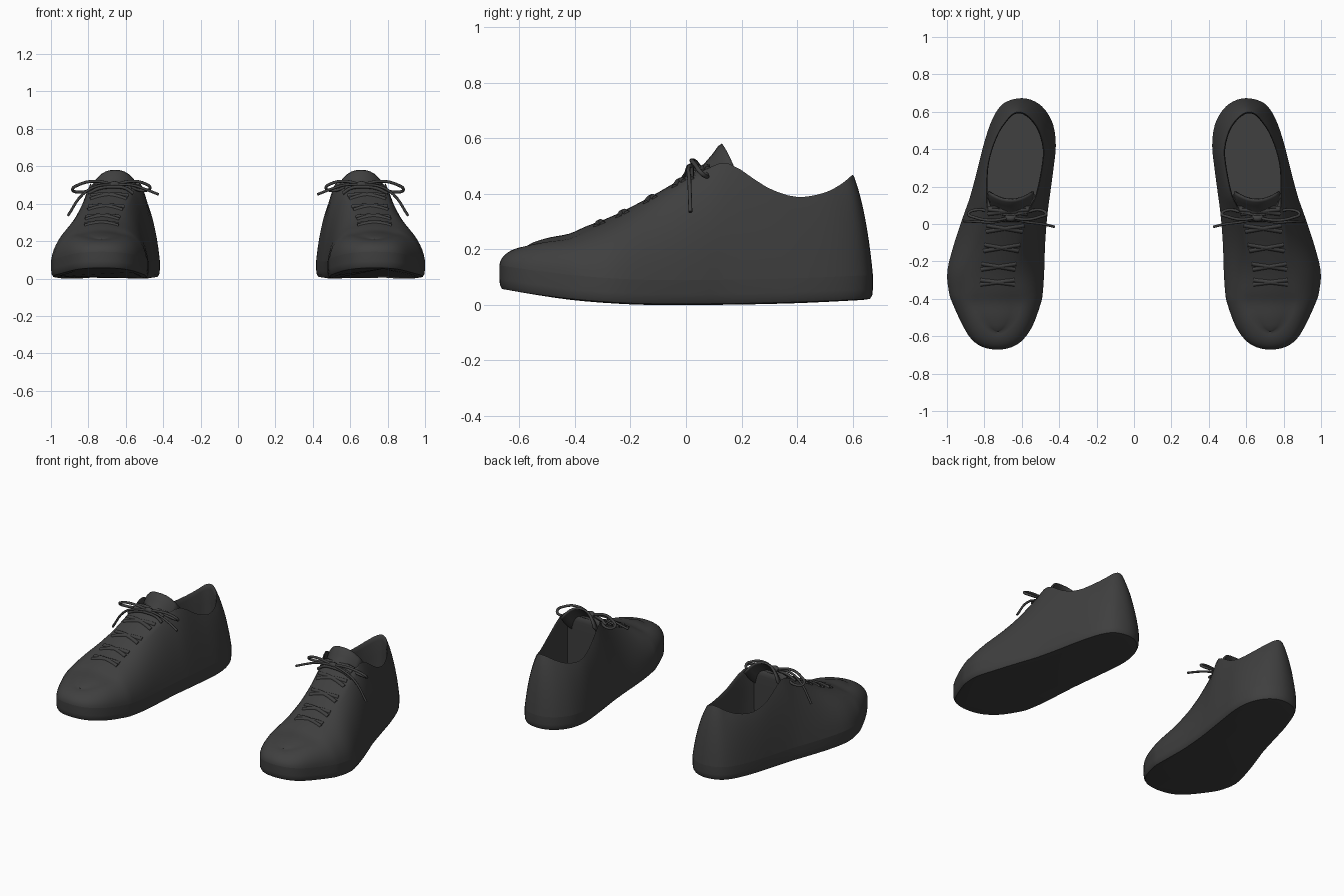
import bpy, bmesh, math
from mathutils import Vector

if "Cube" in bpy.data.objects:
    bpy.data.objects.remove(bpy.data.objects["Cube"])

mat = bpy.data.materials.new("charcoal")
mat.diffuse_color = (0.05, 0.05, 0.05, 1)
mat.use_nodes = True
mat.node_tree.nodes["Principled BSDF"].inputs["Base Color"].default_value = mat.diffuse_color

# stations toe to heel: base y, inner x, outer x, top inner x, top outer x, top y, top z, roundness
ROWS = [
    (-.672, .73, .73, .73, .73, -.575, .21, .9),
    (-.657, .65, .81, .70, .76, -.565, .213, .9),
    (-.615, .59, .87, .67, .79, -.54, .22, .92),
    (-.54, .54, .917, .635, .825, -.49, .229, .95),
    (-.42, .497, .972, .62, .845, -.42, .24, .95),
    (-.36, .487, .99, .63, .83, -.36, .268, .85),
    (-.25, .48, .998, .63, .825, -.25, .312, .75),
    (-.10, .475, .96, .60, .805, -.1, .39, .55),
    (.05, .463, .91, .565, .79, .05, .475, .45),
    (.15, .45, .875, .52, .79, .15, .505, .4),
    (.30, .43, .835, .49, .787, .29, .42, .4),
    (.42, .418, .805, .48, .763, .40, .385, .4),
    (.53, .432, .77, .505, .722, .50, .40, .4),
    (.61, .475, .73, .543, .68, .56, .43, .4),
    (.655, .53, .68, .58, .65, .592, .455, .4),
    (.673, .60, .60, .615, .615, .604, .465, .4),
]
SUB = 3
OPEN = 9 * SUB          # station where the foot opening begins


def swap(r):
    return (r[0], r[2], r[1], r[4], r[3]) + r[5:]


def spline(p0, p1, p2, p3, t):
    return [0.5 * (2 * b + (c - a) * t + (2 * a - 5 * b + 4 * c - d) * t * t
                   + (3 * b - a - 3 * c + d) * t ** 3) for a, b, c, d in zip(p0, p1, p2, p3)]


padded = [swap(ROWS[1])] + ROWS + [swap(ROWS[-2])]
ST = [spline(*padded[i:i + 4], k / SUB) for i in range(len(ROWS) - 1) for k in range(SUB)]
ST.append(list(ROWS[-1]))
LAST = len(ST) - 1
RING = [(i, 1) for i in range(LAST + 1)] + [(i, 0) for i in range(LAST - 1, 0, -1)]


def ground(y):
    if y < -.1:
        return .053 * ((-y - .1) / .57) ** 1.8
    return .018 * (max(y, 0) / .67) ** 2


def base(i, side, shrink=0.0):
    s = ST[i]
    x, y = s[1 + side], s[0]
    cx, cy = .7 - .1 * (y + .4), max(-.4, min(.4, y))
    d = Vector((x - cx, y - cy))
    if d.length > 0:
        d *= (d.length - shrink) / d.length
    return cx + d.x, cy + d.y


def finish(ob, angle=40):
    if not ob.data.materials:
        ob.data.materials.append(mat)
    bpy.ops.object.select_all(action='DESELECT')
    ob.select_set(True)
    bpy.context.view_layer.objects.active = ob
    if ob.type == 'CURVE':
        bpy.ops.object.convert(target='MESH')
        ob = bpy.context.object
    bpy.ops.object.shade_smooth_by_angle(angle=math.radians(angle))
    ob.modifiers.new("other_shoe", 'MIRROR').use_mirror_merge = False
    return ob


def build(name, bm, angle=40):
    bmesh.ops.remove_doubles(bm, verts=bm.verts[:], dist=.0005)
    bmesh.ops.recalc_face_normals(bm, faces=bm.faces[:])
    me = bpy.data.meshes.new(name)
    bm.to_mesh(me)
    bm.free()
    ob = bpy.data.objects.new(name, me)
    bpy.context.collection.objects.link(ob)
    return finish(ob, angle)


def grid(bm, rows, closed=True):
    vs = [[bm.verts.new(p) for p in r] for r in rows]
    for a, b in zip(vs, vs[1:]):
        n = len(a)
        for j in range(n if closed else n - 1):
            k = (j + 1) % n
            bm.faces.new((a[j], a[k], b[k], b[j]))
    return vs


# sole: softened bottom edge and upright side wall
bm = bmesh.new()
prof = [(.035, 0), (.01, .004), (.002, .018), (0, .04), (0, .09)]
rows = [[(*base(i, s, sh), ground(ST[i][0]) + h) for i, s in RING] for sh, h in prof]
vs = grid(bm, rows)
bm.faces.new(vs[0])
build("sole", bm)

# upper: walls rising from the sole to the lacing edges and collar
bm = bmesh.new()
rows = []
N = 10
for k in range(N + 1):
    t = k / N
    row = []
    for i, s in RING:
        st = ST[i]
        bx, by = base(i, s)
        bz = ground(st[0]) + .09
        r = st[7]
        h = (1 - r) * t + r * (1 - math.cos(t * math.pi / 2))
        v = (1 - r) * t + r * math.sin(t * math.pi / 2)
        row.append((bx + (st[3 + s] - bx) * h, by + (st[5] - by) * h, bz + (st[6] - bz) * v))
    rows.append(row)
grid(bm, rows)


# crowned vamp between the lacing edges
def vamp(i, u, lift=0.0):
    st = ST[i]
    w = st[4] - st[3]
    return (st[3] + w * u, st[5], st[6] + .3 * w * u * (1 - u) + lift)


grid(bm, [[vamp(i, u / 6) for u in range(7)] for i in range(OPEN - 1)], False)
build("upper", bm, 50)

# padded collar, lining and insole
bm = bmesh.new()
loop = [(i, 1) for i in range(OPEN - 2, LAST + 1)] + [(i, 0) for i in range(LAST - 1, OPEN - 3, -1)]
rows = []
for sc, drop in ((1, 0), (.985, -.004), (.965, .004), (.955, .03), (.98, .12), (1, None)):
    row = []
    for i, s in loop:
        st = ST[i]
        z = .13 if drop is None else st[6] - drop
        row.append((.64 + (st[3 + s] - .64) * sc, .34 + (st[5] - .34) * sc, z))
    rows.append(row)
vs = grid(bm, rows)
bm.faces.new(vs[-1])
build("collar_lining", bm, 60)

# tongue: curved plate with swept-back sides
bm = bmesh.new()
rows = []
for y, z, w in ((.03, .47, .095), (.07, .505, .11), (.10, .54, .12), (.12, .568, .12), (.132, .576, .118)):
    rows.append([(.658 + w * u / 5, y + .042 * (u / 5) ** 2, z - .08 * abs(u / 5) ** 2.5)
                 for u in range(-5, 6)])
grid(bm, rows, False)
tongue = build("tongue", bm)
mod = tongue.modifiers.new("thickness", 'SOLIDIFY')
mod.thickness, mod.offset = .012, 0


def cord(name, pts, radius):
    cu = bpy.data.curves.new(name, 'CURVE')
    cu.dimensions = '3D'
    cu.bevel_depth, cu.bevel_resolution, cu.resolution_u = radius, 2, 5
    cu.use_fill_caps = True
    sp = cu.splines.new('BEZIER')
    sp.bezier_points.add(len(pts) - 1)
    for bp, p in zip(sp.bezier_points, pts):
        bp.co = p
        bp.handle_left_type = bp.handle_right_type = 'AUTO'
    ob = bpy.data.objects.new(name, cu)
    bpy.context.collection.objects.link(ob)
    return finish(ob, 60)


# laces crossing the vamp, half sunk, dipping toward the toe at the middle
for n, i in enumerate(range(16, 25, 2)):
    for a, b in ((i, i + 1), (i + 1, i)):
        p = []
        for u in (.04, .3, .5, .7, .96):
            f = .5 + (u - .5) * .7
            q = Vector(vamp(a, u, -.006)).lerp(Vector(vamp(b, u, -.006)), f)
            p.append(q)
        cord("lace_bar_%d" % n, p, .013)

# bow: two loops, two hanging ends and the knot
cord("bow_outer_loop", [(.66, .035, .50), (.76, .02, .52), (.85, .035, .502), (.885, .055, .475),
                        (.85, .075, .462), (.76, .065, .48), (.66, .045, .50)], .008)
cord("bow_inner_loop", [(.66, .035, .50), (.57, .025, .52), (.50, .04, .508), (.47, .055, .485),
                        (.50, .075, .47), (.57, .065, .485), (.66, .045, .50)], .008)
cord("bow_outer_end", [(.66, .03, .50), (.75, .01, .495), (.83, .012, .45), (.91, .016, .335)], .007)
cord("bow_inner_end", [(.66, .03, .50), (.57, .01, .50), (.49, .0, .475), (.425, -.015, .45)], .007)
cord("bow_knot", [(.635, .035, .495), (.66, .03, .505), (.685, .035, .495)], .016)
cord("top_lace", [(.56, .02, .455), (.60, .02, .482), (.66, .02, .49), (.74, .02, .482), (.80, .02, .455)], .009)
